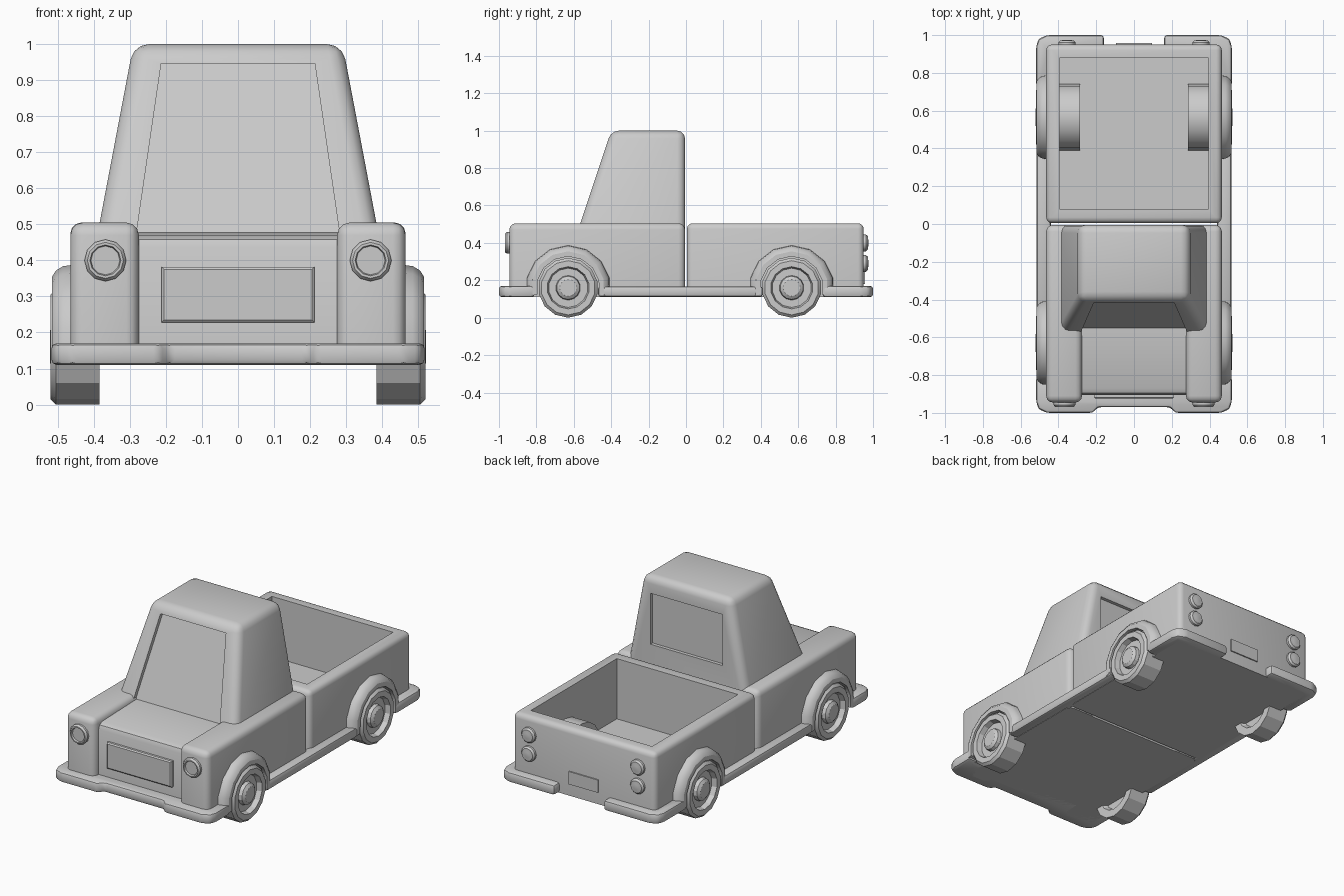
import bpy, bmesh, math

if "Cube" in bpy.data.objects:
    bpy.data.objects.remove(bpy.data.objects["Cube"])


def loft(name, loops, bevel=0.0, keep=None, segments=3, angle=35):
    """Skin a stack of equal-length point loops, cap both ends, bevel chosen edges."""
    bm = bmesh.new()
    rows = [[bm.verts.new(p) for p in loop] for loop in loops]
    n = len(rows[0])
    for a, b in zip(rows, rows[1:]):
        for i in range(n):
            bm.faces.new((a[i], a[(i + 1) % n], b[(i + 1) % n], b[i]))
    bm.faces.new(rows[0])
    bm.faces.new(rows[-1])
    bmesh.ops.recalc_face_normals(bm, faces=bm.faces)
    if bevel:
        edges = [e for e in bm.edges if keep is None or keep(e.verts)]
        bmesh.ops.bevel(bm, geom=edges, offset=bevel, segments=segments,
                        profile=0.5, affect='EDGES', clamp_overlap=True)
    mesh = bpy.data.meshes.new(name)
    bm.to_mesh(mesh)
    bm.free()
    ob = bpy.data.objects.new(name, mesh)
    bpy.context.collection.objects.link(ob)
    smooth(ob, angle)
    return ob


def smooth(ob, angle=35):
    bpy.ops.object.select_all(action='DESELECT')
    ob.select_set(True)
    bpy.context.view_layer.objects.active = ob
    bpy.ops.object.shade_smooth_by_angle(angle=math.radians(angle))


def rect(x0, x1, y0, y1, z):
    return [(x0, y0, z), (x1, y0, z), (x1, y1, z), (x0, y1, z)]


def box(name, x0, x1, y0, y1, z0, z1, **kw):
    return loft(name, [rect(x0, x1, y0, y1, z0), rect(x0, x1, y0, y1, z1)], **kw)


def plan(name, pts, z0, z1, **kw):
    return loft(name, [[(x, y, z) for x, y in pts] for z in (z0, z1)], **kw)


def arc(y, z, r, a0, a1, n):
    return [(y + r * math.cos(math.radians(a0 + (a1 - a0) * i / n)),
             z + r * math.sin(math.radians(a0 + (a1 - a0) * i / n))) for i in range(n + 1)]


def lathe_x(name, y, z, side, profile, n):
    return loft(name, [[(side * x, p, q) for p, q in arc(y, z, r, 90, 450, n)[:-1]]
                       for r, x in profile], angle=22)


def lathe_y(name, x, z, profile, n=12):
    return loft(name, [[(p, y, q) for p, q in arc(x, z, r, 0, 360, n)[:-1]]
                       for r, y in profile])


def cut(ob, cutter):
    mod = ob.modifiers.new("cut", 'BOOLEAN')
    mod.object, mod.solver = cutter, 'EXACT'
    bpy.context.view_layer.objects.active = ob
    bpy.ops.object.modifier_apply(modifier=mod.name)
    bpy.data.objects.remove(cutter)


def upper(verts):
    return any(v.co.z > 0.2 for v in verts)


# Hood and nose between the fenders
hood = [(-0.905, 0.11), (-0.905, 0.435), (-0.895, 0.458), (-0.87, 0.47),
        (-0.5, 0.478), (-0.01, 0.478), (-0.01, 0.11)]
loft("hood", [[(x, y, z) for y, z in hood] for x in (-0.3, 0.3)])
grille = [[(-a, y, 0.305 - b), (a, y, 0.305 - b), (a, y, 0.305 + b), (-a, y, 0.305 + b)]
          for a, b, y in ((0.212, 0.077, -0.89), (0.212, 0.077, -0.918), (0.205, 0.07, -0.924))]
loft("grille", grille)

# Cab with recessed windscreen and rear window
cab = loft("cab", [rect(-0.4, 0.4, -0.593, -0.005, 0.42), rect(-0.29, 0.29, -0.4, -0.005, 1.0)],
           bevel=0.042, keep=lambda vs: any(v.co.z > 0.6 for v in vs))


def screen(offset):
    return [(x, -0.565 + (z - 0.505) / 3 + offset, z)
            for x, z in ((-0.287, 0.44), (0.287, 0.44), (0.213, 0.947), (-0.213, 0.947))]


cut(cab, loft("windscreen_cutter", [screen(-0.15), screen(0.025)]))
cut(cab, box("rear_window_cutter", -0.235, 0.235, -0.025, 0.1, 0.6, 0.9))
smooth(cab)

# Cargo bed as an open tub
loft("cargo_bed", [rect(-0.465, 0.465, 0.005, 0.95, 0.11), rect(-0.465, 0.465, 0.005, 0.95, 0.505),
                   rect(-0.395, 0.395, 0.08, 0.88, 0.505), rect(-0.395, 0.395, 0.08, 0.88, 0.15)],
     bevel=0.03, keep=lambda vs: upper(vs) and all(abs(v.co.x) > 0.44 for v in vs))
box("rear_plate", -0.095, 0.095, 0.93, 0.957, 0.18, 0.255)

# Front bumper wrapping round both corners
half = [(0.19, -0.97), (0.22, -1.0), (0.46, -1.0), (0.505, -0.98), (0.518, -0.94), (0.518, -0.81)]
plan("front_bumper", [(-x, y) for x, y in reversed(half)] + half, 0.11, 0.17,
     bevel=0.015, segments=2)

tyre = [(0.10, 0.41), (0.115, 0.385), (0.16, 0.385), (0.16, 0.505), (0.145, 0.52), (0.113, 0.52),
        (0.105, 0.49), (0.066, 0.49), (0.062, 0.51), (0.045, 0.522)]

for s, side in ((-1, "left"), (1, "right")):
    # Fenders, sills and rear bumper halves
    box(side + "_fender", s * 0.275, s * 0.465, -0.945, -0.005, 0.11, 0.505,
        bevel=0.035, keep=upper)
    box(side + "_sill", s * 0.44, s * 0.515, -0.47, 0.41, 0.112, 0.168, bevel=0.014, segments=2)
    rear = [(0.16, 0.9), (0.16, 1.0), (0.46, 1.0), (0.505, 0.98), (0.518, 0.94),
            (0.518, 0.73), (0.44, 0.73), (0.44, 0.9)]
    plan(side + "_rear_bumper", [(s * x, y) for x, y in rear], 0.11, 0.17,
         bevel=0.015, segments=2)

    # Wheels under flared arches
    for y, end in ((-0.63, "front"), (0.565, "rear")):
        lathe_x(f"{side}_{end}_wheel", y, 0.16, s, tyre, 14)
        arch = [[(s * x, p, q) for p, q in arc(y, 0.16, r, -12, 192, 8)
                 + arc(y, 0.16, 0.168, 192, -12, 8)]
                for x, r in ((0.44, 0.23), (0.485, 0.224), (0.505, 0.212), (0.516, 0.195))]
        loft(f"{side}_{end}_arch", arch, angle=30)

    # Wheel housing inside the bed
    hump = arc(0.565, 0.16, 0.175, 0, 180, 8) + [(0.39, 0.125), (0.74, 0.125)]
    loft(side + "_wheel_housing", [[(s * x, p, q) for p, q in hump] for x in (0.285, 0.42)])

    # Lamps
    lathe_y(side + "_headlight", s * 0.368, 0.4,
            [(0.058, -0.92), (0.058, -0.957), (0.05, -0.968), (0.043, -0.968), (0.04, -0.958)])
    for z, pos in ((0.4, "upper"), (0.29, "lower")):
        lathe_y(f"{side}_{pos}_tail_light", s * 0.355, z,
                [(0.045, 0.93), (0.045, 0.962), (0.036, 0.972), (0.03, 0.972), (0.015, 0.975)])
